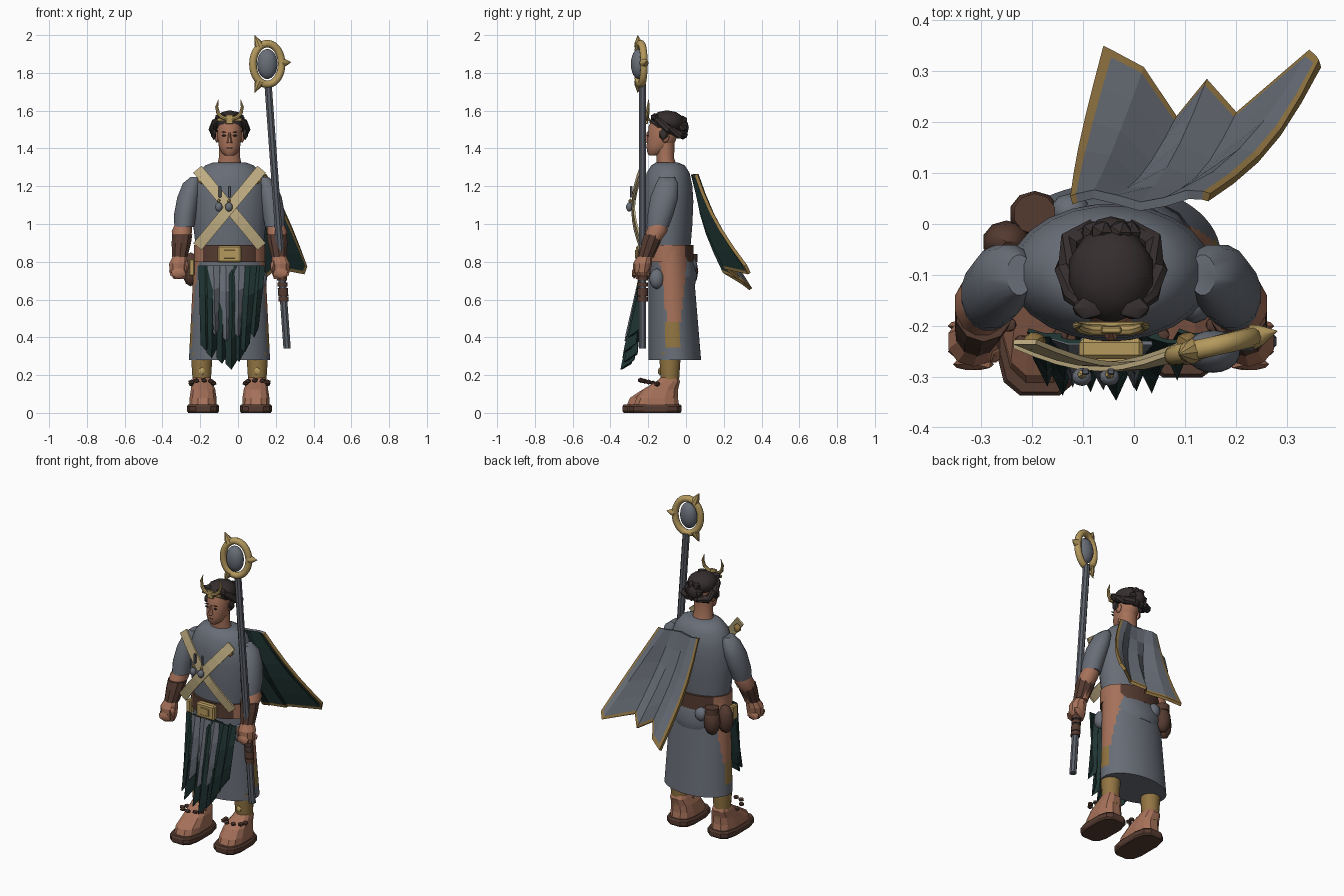
import bpy, bmesh, math
from mathutils import Vector

if "Cube" in bpy.data.objects:
    bpy.data.objects.remove(bpy.data.objects["Cube"])

MID = -0.045  # body centre line; all x below are measured from it


def material(name, *rgb):
    m = bpy.data.materials.new(name)
    m.use_nodes = True
    m.diffuse_color = (*rgb, 1)
    m.node_tree.nodes["Principled BSDF"].inputs["Base Color"].default_value = (*rgb, 1)
    return m


grey = material("grey cloth", .14, .155, .185)
skin = material("skin", .38, .165, .1)
brown = material("dark leather", .09, .043, .03)
gold = material("gold", .46, .32, .11)
cream = material("cream strap", .56, .45, .24)
green = material("dark green cloth", .014, .036, .033)
hair = material("black hair", .036, .027, .027)
olive = material("ochre cloth", .29, .18, .055)
steel = material("dark steel", .105, .115, .14)


def make(name, bm, mats, side=1, smooth=True, closed=True):
    """Turn a bmesh into an object, mirrored by side about the body centre."""
    for v in bm.verts:
        v.co.x = v.co.x * side + MID
    if closed:
        bmesh.ops.recalc_face_normals(bm, faces=bm.faces)
    mesh = bpy.data.meshes.new(name)
    bm.to_mesh(mesh)
    bm.free()
    ob = bpy.data.objects.new(name, mesh)
    bpy.context.collection.objects.link(ob)
    for m in mats:
        mesh.materials.append(m)
    if smooth:
        bpy.ops.object.select_all(action='DESELECT')
        ob.select_set(True)
        bpy.context.view_layer.objects.active = ob
        bpy.ops.object.shade_smooth_by_angle(angle=math.radians(40))
    return ob


def skin_rings(bm, rings):
    rows = [[bm.verts.new(p) for p in ring] for ring in rings]
    n = len(rows[0])
    for a, b in zip(rows, rows[1:]):
        for i in range(n):
            j = (i + 1) % n
            bm.faces.new((a[i], a[j], b[j], b[i]))
    bm.faces.new(rows[0])
    bm.faces.new(rows[-1])


def loft(name, rings, mat, side=1, n=16, smooth=True, square=1, rule=None):
    """Stack of horizontal ovals: (x, y, z, radius x, radius y)."""
    def oval(x, y, z, rx, ry):
        for i in range(n):
            a = math.tau * (i + .5) / n
            c, s = math.cos(a), math.sin(a)
            yield (x + rx * math.copysign(abs(c) ** square, c),
                   y + ry * math.copysign(abs(s) ** square, s), z)
    bm = bmesh.new()
    skin_rings(bm, [list(oval(*r)) for r in rings])
    if rule:
        for f in bm.faces:
            f.material_index = rule(f.calc_center_median())
    return make(name, bm, mat if rule else [mat], side, smooth)


def tube(name, path, radii, mat, side=1, n=8):
    """Round tube of changing radius along a path."""
    pts = [Vector(p) for p in path]
    rings = []
    for i, p in enumerate(pts):
        t = pts[min(i + 1, len(pts) - 1)] - pts[max(i - 1, 0)]
        u = t.cross(Vector((0, 1, 0))).normalized()
        w = t.cross(u).normalized()
        rings.append([p + radii[i] * (u * math.cos(math.tau * k / n) + w * math.sin(math.tau * k / n))
                      for k in range(n)])
    bm = bmesh.new()
    skin_rings(bm, rings)
    return make(name, bm, [mat], side)


def ball(name, loc, size, mat, side=1, detail=2):
    bm = bmesh.new()
    bmesh.ops.create_icosphere(bm, subdivisions=detail, radius=1)
    for v in bm.verts:
        v.co = Vector(loc) + Vector(a * b for a, b in zip(v.co, size))
    return make(name, bm, [mat], side)


def box(name, loc, size, mat):
    bm = bmesh.new()
    bmesh.ops.create_cube(bm, size=1)
    for v in bm.verts:
        v.co = Vector(loc) + Vector(a * b for a, b in zip(v.co, size))
    bmesh.ops.bevel(bm, geom=bm.edges[:], offset=min(size) * .2, segments=1, affect='EDGES')
    return make(name, bm, [mat], smooth=False)


def sheet(name, grid, mats, thick, facing, side=1, rule=None):
    """Cloth from a grid of points; facing is the y sign of its outer face."""
    bm = bmesh.new()
    rows = [[bm.verts.new(p) for p in row] for row in grid]
    for j in range(len(rows) - 1):
        for i in range(len(rows[0]) - 1):
            f = bm.faces.new((rows[j][i], rows[j][i + 1], rows[j + 1][i + 1], rows[j + 1][i]))
            f.material_index = rule(i, j) if rule else 0
    bm.normal_update()
    if sum(f.normal.y for f in bm.faces) * facing * side < 0:
        bmesh.ops.reverse_faces(bm, faces=bm.faces)
    ob = make(name, bm, mats, side, smooth=False, closed=False)
    mod = ob.modifiers.new("thickness", 'SOLIDIFY')
    mod.thickness, mod.offset = thick, -1
    mod.material_offset = 1 if rule else 0


def mix(a, b, t):
    return [p + (q - p) * t for p, q in zip(a, b)]


# Tunic, belt and skirt with bare sides
loft("tunic", [(0, -.095, .88, .18, .12), (0, -.095, 1, .195, .13), (0, -.095, 1.12, .2, .135),
               (0, -.095, 1.2, .19, .13), (0, -.095, 1.27, .165, .115),
               (0, -.095, 1.31, .13, .09), (0, -.1, 1.325, .09, .06)], grey, n=24)


def skirt_colour(c):
    bare = abs(c.x) > .1
    if bare and c.z > .48 and -.1 - .12 * (c.z - .48) < c.y < .02 - .12 * (.9 - c.z):
        return 1
    if bare and .33 < c.z < .48 and -.115 < c.y < -.03:
        return 2
    return 0


loft("skirt", [(0, -.085 + .025 * t, .88 - .6 * t, .185 + .03 * t, .115 + .025 * t)
               for t in [k / 18 for k in range(19)]],
     [grey, skin, olive], n=64, rule=skirt_colour)
loft("belt", [(0, -.095, z, .188, .135) for z in (.8, .89)], [brown, skin], n=48,
     rule=lambda c: int(abs(c.x) > .145 and -.18 < c.y < .02))
box("buckle", (0, -.245, .84), (.125, .04, .09), gold)
box("buckle_plate", (0, -.266, .84), (.06, .01, .045), gold)
loft("waist_wrap", [(0, -.03, .68, .13, .08), (0, -.025, .73, .16, .085),
                    (0, -.03, .8, .15, .07)], grey)

# Pouches on the hips
ball("back_pouch", (-.15, .02, .75), (.05, .045, .085), brown)
ball("side_pouch", (-.205, -.035, .76), (.048, .042, .09), brown)
loft("pouch_lid", [(-.15, .02, z, .042, .04) for z in (.8, .84)], brown, n=10)
ball("cloth_roll", (-.08, .025, .78), (.04, .035, .045), grey)
ball("hip_lump", (.165, -.155, .71), (.035, .04, .055), grey)
box("hip_clasp", (-.2, -.12, .77), (.03, .05, .09), gold)

# Tattered front cloth: centre x at top and bottom, half width, lowest z
tatters = [(-.13, -.125, .035, .33, green), (-.085, -.095, .035, .29, green),
           (-.035, -.04, .035, .26, green), (.015, .01, .04, .23, green),
           (.06, .05, .035, .27, green), (.11, .08, .035, .32, green), (.16, .13, .03, .4, green),
           (-.085, -.075, .032, .41, grey), (-.02, -.015, .04, .38, grey), (.05, .045, .032, .4, grey)]
for k, (top, low, half, z, mat) in enumerate(tatters):
    lift = .015 if mat == grey else .012 * (k % 2)
    rows = []
    for t in (0, .35, .7, .9, 1):
        x, y = top + (low - top) * t, -.222 - lift - .08 * t * (.78 - z) / .5
        drop = .78 + (z - .78) * t
        w = half * (1 - .2 * t)
        rows.append([(x - w, y + .01 + .02 * t, drop + .03 * t), (x, y - .025 * t, drop),
                     (x + w, y + .045 * t, drop + .05 * t)])
    sheet("front_tatter", rows, [mat], .008, -1)

for s in (-1, 1):
    # Arms
    loft("sleeve", [(.18, -.1, 1.25, .025, .04), (.198, -.1, 1.215, .05, .06),
                    (.218, -.115, 1.14, .06, .075), (.235, -.135, 1.05, .06, .07),
                    (.24, -.15, .985, .053, .06)], grey, s)
    loft("forearm", [(.242, -.145, 1.01, .045, .05), (.252, -.155, .96, .056, .058),
                     (.255, -.19, .9, .045, .05), (.26, -.21, .82, .035, .04)], skin, s, 12)
    loft("bracer", [(.25, -.175, .945, .056, .056), (.255, -.19, .9, .054, .054),
                    (.263, -.215, .825, .043, .045)], brown, s, 10, False)
    loft("hand", [(.262, -.215, .84, .035, .037), (.27, -.23, .79, .052, .05),
                  (.27, -.235, .745, .05, .045), (.265, -.235, .71, .032, .03)], skin, s, 10, False)
    for i in range(4):
        ball("finger", (.27 + .01 * (i % 2), -.275 + .025 * i, .74), (.045, .014, .03), skin, s, 1)
    ball("thumb", (.23, -.255, .775), (.016, .02, .035), skin, s, 1)

    # Legs, feet and sandals; the left foot reaches less far forward
    toe = .018 * (1 + s) / 2
    loft("leg", [(.147, -.085, .12, .045, .045), (.147, -.085, .2, .052, .052),
                 (.147, -.085, .32, .06, .06)], olive, s, 12)
    ball("shin_stud", (.147, -.138, .22), (.018, .012, .022), gold, s, 1)
    loft("foot", [(.14, -.175 + toe, .04, .074, .142 - toe), (.14, -.17 + toe, .08, .073, .13 - toe),
                  (.14, -.135, .125, .066, .095), (.145, -.095, .165, .055, .065),
                  (.147, -.085, .19, .045, .045)], skin, s, 12, False, .75)
    loft("sole", [(.14, -.18 + toe, z, r, r + .073 - toe)
                  for z, r in ((0, .08), (.01, .087), (.035, .087), (.045, .08))],
         brown, s, 12, False, .6)
    for i in range(9):
        a = math.tau * (i + .5) / 9
        ball("ankle_bead", (.145 + .06 * math.cos(a), -.175 + .066 * math.sin(a), .158 - .015 * math.sin(a)),
             (.018, .016, .014), brown, s, 1)

    # Crossed chest straps
    rows = []
    for i in range(9):
        t = i / 8
        x, z, y = .17 - .34 * t, 1.29 - .41 * t, -.24 - .045 * math.sin(math.pi * t) - .004 * s
        rows.append([(x - .022, y, z + .018), (x + .022, y, z - .018)])
    sheet("chest_strap", rows, [cream], .01, -1, s)
    ball("strap_stud", (.15, -.23, 1.24), (.025, .02, .03), olive, s, 1)
    ball("chest_bead", (.027 * s - .03, -.3, 1.09), (.02, .018, .025), grey)
    ball("bead_cap", (.027 * s - .03, -.295, 1.122), (.01, .01, .012), gold, 1, 1)
    box("strap_tab", (.025 * s - .025, -.29, 1.17), (.014, .012, .06), steel)

    # Face, hair sides and horns
    ball("ear", (.067, -.11, 1.46), (.012, .022, .03), skin, s)
    ball("eye", (.03, -.202, 1.468), (.012, .004, .005), hair, s)
    ball("brow", (.031, -.203, 1.486), (.016, .004, .003), hair, s, 1)
    tube("side_lock", [(.05, -.165, 1.56), (.075, -.14, 1.54), (.088, -.09, 1.5),
                       (.078, -.035, 1.475), (.03, -.01, 1.475)], [.012, .02, .023, .025, .022], hair, s)
    ball("front_curl", (.045, -.165, 1.565), (.034, .025, .022), hair, s, 1)
    ball("temple_curl", (.083, -.12, 1.475), (.016, .025, .032), hair, s, 1)
    tube("crown_horn", [(.01, -.208, 1.555), (.04, -.208, 1.565), (.06, -.204, 1.585),
                        (.068, -.2, 1.62), (.058, -.198, 1.66)], [.011, .011, .01, .008, .001], gold, s)

# Head
loft("neck", [(0, -.1, 1.3, .068, .055), (0, -.11, 1.35, .058, .048), (0, -.11, 1.43, .056, .05)], skin)
loft("head", [(0, -.17, 1.362, .022, .025), (0, -.16, 1.375, .04, .045), (0, -.14, 1.41, .057, .07),
              (0, -.125, 1.46, .065, .08), (0, -.12, 1.52, .066, .078), (0, -.11, 1.56, .055, .065)], skin, n=20)
loft("nose", [(0, -.21, 1.43, .016, .02), (0, -.205, 1.445, .012, .018), (0, -.2, 1.485, .006, .008)],
     skin, n=8)
ball("mouth", (0, -.205, 1.403), (.017, .006, .004), brown)
ball("hair_cap", (0, -.1, 1.54), (.087, .095, .062), hair)
for i in range(6):
    a = math.tau * i / 6
    ball("bun_curl", (.036 * math.cos(a), -.017, 1.51 + .045 * math.sin(a)), (.025, .026, .025), hair, 1, 1)
ball("hair_bun", (0, -.02, 1.51), (.045, .035, .05), hair)
box("crown_band", (0, -.197, 1.552), (.13, .012, .016), gold)
box("crown_medallion", (0, -.208, 1.555), (.04, .014, .05), gold)


# Staff, tilted outward at the foot
def shaft(z):
    return .305 - .072 * (z - .34), -.23, z


loft("staff", [(*shaft(z), .021, .021) for z in (.34, 1.74)], steel, n=8, smooth=False)
for low, high in ((.59, .615), (.62, .66), (.67, .69), (.7, .73)):
    loft("staff_grip", [(*shaft(z), .028, .028) for z in (low, high)], brown, n=10)


def on_ring(angle, reach=1):
    c, s = reach * math.cos(math.radians(angle)), reach * math.sin(math.radians(angle))
    return .2 + .076 * c, -.24 + .018 * c, 1.847 + .108 * s


tube("staff_ring", [on_ring(a) for a in range(0, 361, 12)], [.02] * 31, gold, n=10)
ball("staff_orb", (.2, -.25, 1.847), (.054, .042, .08), grey, detail=3)
for a in (3, 122, 238):
    tube("ring_spike", [on_ring(a, r) for r in (1, 1.24, 1.66)], [.025, .02, .001], gold)

# Cape blown out to one side, with ochre trim and green lining
hem = [(-.015, .35, .66), (.063, .31, .69), (.13, .21, .75), (.188, .285, .72),
       (.243, .217, .77), (.392, .345, .74), (.408, .322, .785)]
grid = []
columns = [0, .04, .17, .33, .5, .67, .83, .95, 1]
for v in (0, .2, .4, .6, .8, .965, 1):
    row = []
    for u in columns:
        k = min(int(u * 6), 5)
        end = mix(hem[k], hem[k + 1], u * 6 - k)
        x, y, z = mix((-.08 + .275 * u, .055 + .012 * math.sin(9 * u), 1.265), end, v)
        sag = math.sin(math.pi * v)
        row.append((x + .012 * sag * (2 * u - 1), y - .03 * sag, z))
    grid.append(row)
sheet("cape", grid, [grey, green, olive, olive], .018, 1,
      rule=lambda i, j: 2 if i in (0, 7) or j == 5 else 0)
